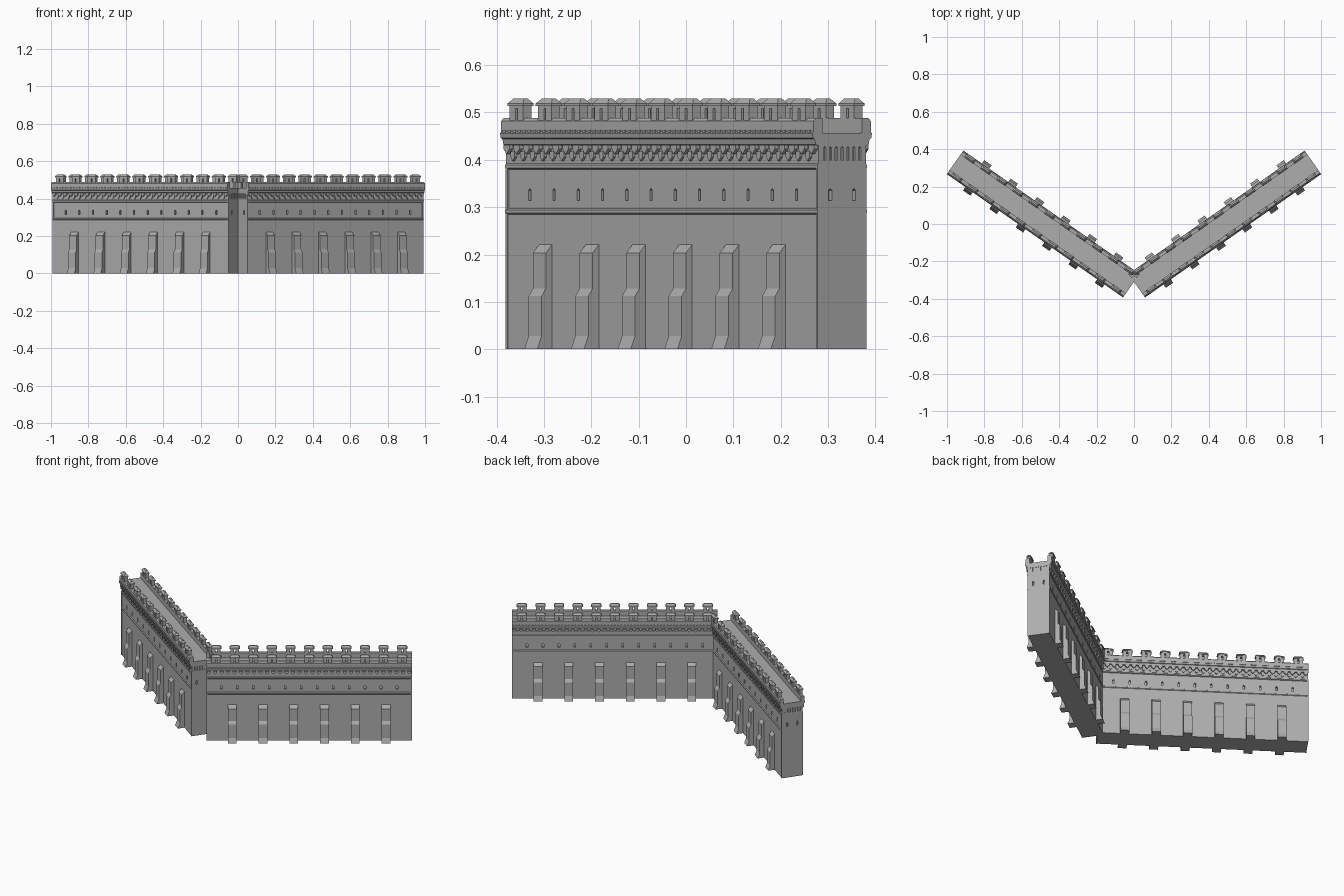
import bpy, bmesh
from math import radians
from mathutils import Matrix, Vector

cube = bpy.data.objects.get("Cube")
if cube:
    bpy.data.objects.remove(cube, do_unlink=True)

stone = bpy.data.materials.new("grey_stone")
stone.use_nodes = True
GREY = (0.42, 0.42, 0.42, 1)
stone.diffuse_color = GREY
stone.node_tree.nodes["Principled BSDF"].inputs["Base Color"].default_value = GREY

LENGTH = 1.15      # length of one wall
HALF = LENGTH / 2
FACE = 0.061       # half thickness of the wall body
ANGLE = radians(35)
OFFSET = 0.4855    # wall centre from the middle plane


def prism(bm, points, axis, lo, hi):
    """Extrude a closed 2D outline along an axis: 'x' takes (y, z), 'y' takes (x, z)."""
    def place(p, d):
        return (d, p[0], p[1]) if axis == "x" else (p[0], d, p[1])
    a = [bm.verts.new(place(p, lo)) for p in points]
    b = [bm.verts.new(place(p, hi)) for p in points]
    bm.faces.new(a)
    bm.faces.new(b[::-1])
    for i in range(len(points)):
        j = (i + 1) % len(points)
        bm.faces.new((a[i], b[i], b[j], a[j]))


def box(bm, x0, x1, y0, y1, z0, z1):
    prism(bm, [(y0, z0), (y1, z0), (y1, z1), (y0, z1)], "x", x0, x1)


def spread(count, step):
    """Evenly spaced positions centred on zero."""
    return [(i - (count - 1) / 2) * step for i in range(count)]


def to_mesh(bm, name, both_sides=False):
    if both_sides:  # turn a copy to the opposite face
        copy = bmesh.ops.duplicate(bm, geom=bm.verts[:] + bm.edges[:] + bm.faces[:])
        verts = [g for g in copy["geom"] if isinstance(g, bmesh.types.BMVert)]
        bmesh.ops.rotate(bm, verts=verts, cent=(0, 0, 0), matrix=Matrix.Rotation(radians(180), 3, "Z"))
    bmesh.ops.recalc_face_normals(bm, faces=bm.faces[:])
    mesh = bpy.data.meshes.new(name)
    bm.to_mesh(mesh)
    bm.free()
    mesh.materials.append(stone)
    return mesh


def add(mesh, name):
    obj = bpy.data.objects.new(name, mesh)
    bpy.context.collection.objects.link(obj)
    return obj


# Wall body: one moulded cross-section with walkway and two parapets
side = [(FACE, 0), (FACE, .285), (.064, .288), (.064, .294), (.059, .297), (.059, .38),
        (.064, .383), (.064, .389), (FACE, .392), (FACE, .43), (.068, .432), (.071, .444),
        (.075, .446), (.077, .456), (.074, .459), (.074, .482), (.068, .488),
        (.051, .488), (.051, .457)]
bm = bmesh.new()
prism(bm, side + [(-y, z) for y, z in reversed(side)], "x", -HALF, HALF)
body_mesh = to_mesh(bm, "wall_body")


# Windows and end slots cut into the body
def window_shape(c, z0=.314, z1=.34, w=.0045):
    return [(c - w, z0), (c + w, z0), (c + w, z1 - w), (c, z1), (c - w, z1 - w)]


bm = bmesh.new()
for x in spread(12, .0893):
    for s in (-1, 1):
        prism(bm, window_shape(x), "y", s * .045, s * .1)
for s in (-1, 1):
    for y in spread(2, .061):
        prism(bm, window_shape(y), "x", s * (HALF - .012), s * (HALF + .02))
    for y in spread(7, .015):
        prism(bm, window_shape(y, .4, .428, .003), "x", s * (HALF - .005), s * (HALF + .02))
cutter = add(to_mesh(bm, "window_cutter"), "window_cutter")
cutter.hide_render = True
body = add(body_mesh, "right_wall_body")
cut = body.modifiers.new("windows", "BOOLEAN")
cut.operation = "DIFFERENCE"
cut.object = cutter
bpy.context.view_layer.objects.active = body
bpy.ops.object.modifier_apply(modifier=cut.name)
bpy.data.objects.remove(cutter, do_unlink=True)
parts = {"wall_body": body.data}
bpy.data.objects.remove(body, do_unlink=True)

# Corner strips framing the long faces
bm = bmesh.new()
for x in (-HALF, HALF - .007):
    box(bm, x, x + .007, -.063, -.055, 0, .385)
parts["corner_strips"] = to_mesh(bm, "corner_strips", True)

# Buttresses with a sloped head, a stepped shoulder and a flared foot
bm = bmesh.new()
steps = [(-.002, 0), (.038, 0), (.027, .028), (.027, .112), (.016, .128), (.016, .203), (0, .221), (-.002, .221)]
for x in spread(6, .172):
    prism(bm, [(-FACE - d, z) for d, z in steps], "x", x - .024, x + .024)
parts["buttresses"] = to_mesh(bm, "buttresses", True)

# Corbel table: two staggered rows of pointed brackets
bm = bmesh.new()
for count, w, depth, z0, z1 in ((31, .008, .006, .398, .418), (32, .011, .009, .412, .431)):
    for x in spread(count, .0362):
        outline = [(x - w, z1), (x - w, z0 + w), (x, z0), (x + w, z0 + w), (x + w, z1)]
        prism(bm, outline, "y", -FACE - depth, -FACE + .002)
parts["corbels"] = to_mesh(bm, "corbels", True)

# Dentils on the ledge under the parapet
bm = bmesh.new()
for x in spread(62, .0184):
    box(bm, x - .005, x + .005, -.0765, -.073, .458, .463)
parts["dentils"] = to_mesh(bm, "dentils", True)

# Merlons with an arrow slit and a hipped coping
bm = bmesh.new()
for x in spread(11, .104):
    for s in (-1, 1):
        box(bm, x + s * .0035, x + s * .025, -.073, -.052, .482, .514)
    box(bm, x - .025, x + .025, -.073, -.052, .508, .516)
    box(bm, x - .029, x + .029, -.076, -.049, .514, .519)
    base = [bm.verts.new((x + a * .029, -.0625 + b * .0135, .519))
            for a, b in ((-1, -1), (1, -1), (1, 1), (-1, 1))]
    top = [bm.verts.new((x + a * .019, -.0625 + b * .004, .53))
           for a, b in ((-1, -1), (1, -1), (1, 1), (-1, 1))]
    bm.faces.new(top)
    bm.faces.new(base[::-1])
    for i in range(4):
        j = (i + 1) % 4
        bm.faces.new((base[i], base[j], top[j], top[i]))
parts["merlons"] = to_mesh(bm, "merlons", True)

# Two matching walls meeting in a V
for label, s in (("left", 1), ("right", -1)):
    for name, mesh in parts.items():
        wall_part = add(mesh, f"{label}_{name}")
        wall_part.location = Vector((s * OFFSET, 0, 0))
        wall_part.rotation_euler.z = s * ANGLE
